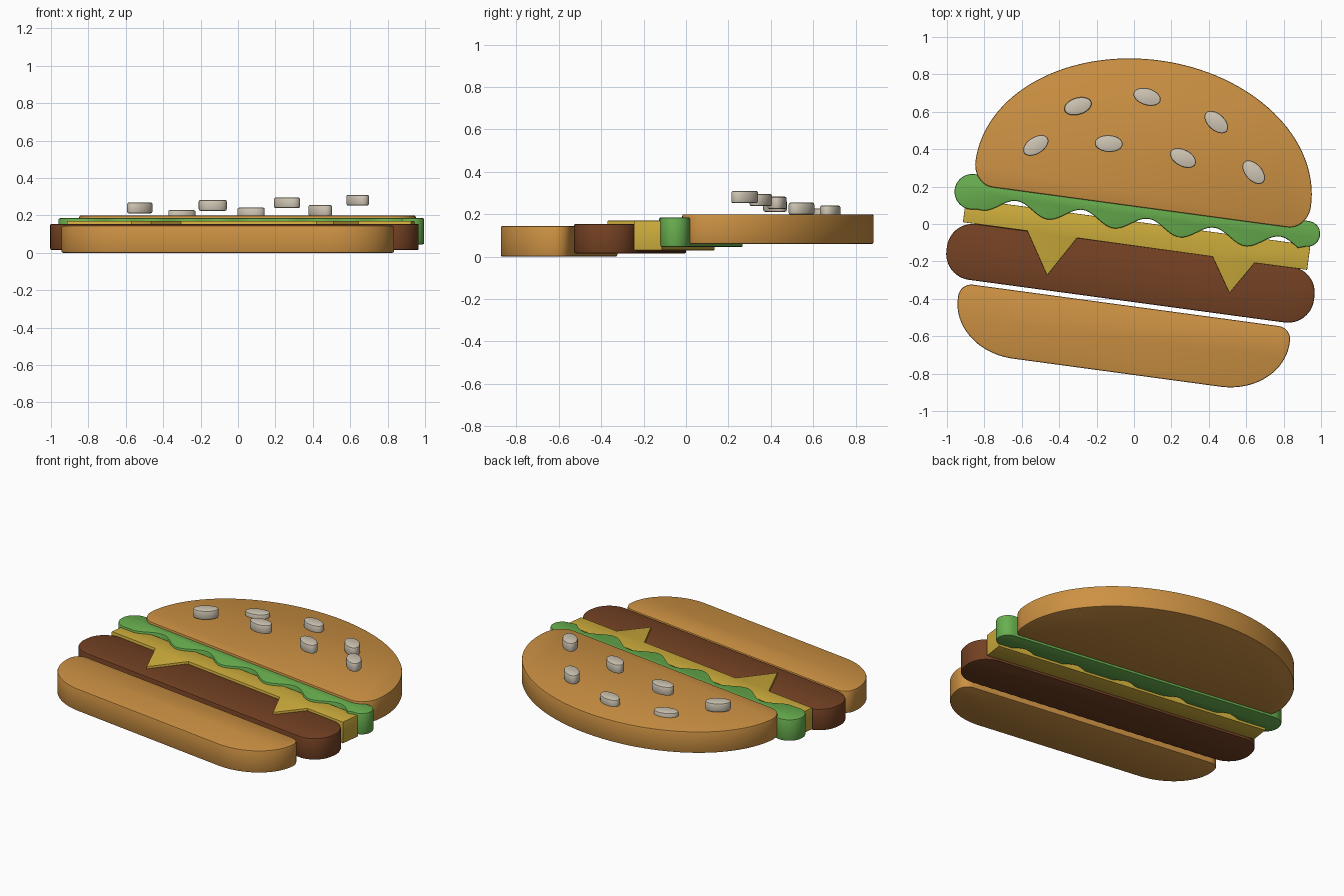
import bpy, bmesh
from math import radians, cos, sin, pi
from mathutils import Matrix, Vector

cube = bpy.data.objects.get("Cube")
if cube:
    bpy.data.objects.remove(cube, do_unlink=True)

TILT = Matrix.Rotation(radians(-7.7), 4, 'Z')   # the stack leans to one side
THICK = 0.14


def material(name, rgb):
    mat = bpy.data.materials.new(name)
    mat.use_nodes = True
    mat.diffuse_color = (*rgb, 1)
    mat.node_tree.nodes["Principled BSDF"].inputs["Base Color"].default_value = (*rgb, 1)
    return mat


BUN = material("bun_tan", (0.61, 0.285, 0.056))
PATTY = material("patty_brown", (0.174, 0.053, 0.017))
CHEESE = material("cheese_yellow", (0.62, 0.42, 0.045))
LETTUCE = material("lettuce_green", (0.14, 0.43, 0.078))
SEED = material("seed_cream", (0.63, 0.565, 0.456))


def arc(cx, cy, rx, ry, start, end, steps=12):
    """Points along an elliptical arc, angles in degrees."""
    angles = [radians(start + (end - start) * i / steps) for i in range(steps + 1)]
    return [(cx + rx * cos(a), cy + ry * sin(a)) for a in angles]


def slab(name, outline, z, mat, thick=THICK, bevel=0.008, matrix=TILT):
    """Extrude a closed outline upward and round its top and bottom rims."""
    bm = bmesh.new()
    base = bm.faces.new([bm.verts.new((x, y, z)) for x, y in outline])
    top = bmesh.ops.extrude_face_region(bm, geom=[base], use_keep_orig=True)["geom"]
    bmesh.ops.translate(bm, vec=(0, 0, thick),
                        verts=[g for g in top if isinstance(g, bmesh.types.BMVert)])
    rims = [e for e in bm.edges if abs(e.verts[0].co.z - e.verts[1].co.z) < 1e-5]
    bmesh.ops.bevel(bm, geom=rims, offset=bevel, segments=2, profile=0.5, affect='EDGES')
    bmesh.ops.recalc_face_normals(bm, faces=bm.faces)
    bmesh.ops.transform(bm, matrix=matrix, verts=bm.verts)
    mesh = bpy.data.meshes.new(name)
    bm.to_mesh(mesh)
    bm.free()
    mesh.materials.append(mat)
    obj = bpy.data.objects.new(name, mesh)
    bpy.context.collection.objects.link(obj)
    bpy.ops.object.select_all(action='DESELECT')
    obj.select_set(True)
    bpy.context.view_layer.objects.active = obj
    bpy.ops.object.shade_smooth_by_angle(angle=radians(35))
    return obj


# Bottom bun: tight upper corners, generous lower ones
slab("bottom_bun",
     arc(0.84, -0.507, 0.07, 0.07, 0, 90, 8) + arc(-0.81, -0.507, 0.07, 0.07, 90, 180, 8)
     + arc(-0.545, -0.52, 0.335, 0.28, 180, 270, 20) + arc(0.575, -0.52, 0.335, 0.28, 270, 360, 20),
     0.0, BUN, thick=0.145)

# Patty: long rounded bar
R = 0.14
slab("patty",
     arc(0.868, -0.253, R, R, 0, 90) + arc(-0.835, -0.253, R, R, 90, 180)
     + arc(-0.835, -0.274, R, R, 180, 270) + arc(0.868, -0.274, R, R, 270, 360),
     0.015, PATTY)

# Cheese: straight strip with two drooping points
slab("cheese",
     [(-0.908, 0.014), (-0.908, -0.113), (-0.56, -0.113), (-0.424, -0.335), (-0.292, -0.115),
      (0.44, -0.117), (0.555, -0.298), (0.667, -0.12), (0.95, -0.119), (0.95, 0.014)],
     0.03, CHEESE, bevel=0.003)

# Lettuce: rounded ends joined by a wavy lower edge
STEPS = 72
wave = []
for i in range(1, STEPS):
    u = -0.86 + 1.77 * i / STEPS
    wave.append((u, -0.038 * cos((u + 0.105) * 2 * pi / 0.355)))
slab("lettuce",
     arc(-0.88, 0.055, 0.095, 0.095, 90, 270, 20) + wave
     + arc(0.925, 0.072, 0.069, 0.069, -90, 90, 20),
     0.045, LETTUCE)

# Top bun: half-ellipse dome with rounded lower corners
slab("top_bun",
     arc(0.02, 0.22, 0.905, 0.665, 0, 180, 64)[:-1]
     + arc(-0.775, 0.22, 0.11, 0.127, 180, 270) + arc(0.815, 0.22, 0.11, 0.127, 270, 360)[:-1],
     0.06, BUN)

# Sesame seeds: x, y, turn in degrees, each a little higher than the last
seeds = [(-0.3, 0.63, 17), (0.07, 0.68, -17), (0.44, 0.545, -42), (-0.525, 0.42, 33),
         (-0.135, 0.43, -3), (0.262, 0.353, -28), (0.64, 0.277, -48)]
for i, (x, y, turn) in enumerate(seeds):
    place = Matrix.Translation((x, y, 0)) @ Matrix.Rotation(radians(turn), 4, 'Z')
    slab(f"sesame_seed_{i + 1}", arc(0, 0, 0.075, 0.045, 0, 360, 32)[:-1],
         0.17 + 0.0137 * i, SEED, thick=0.058, bevel=0.009, matrix=place)
